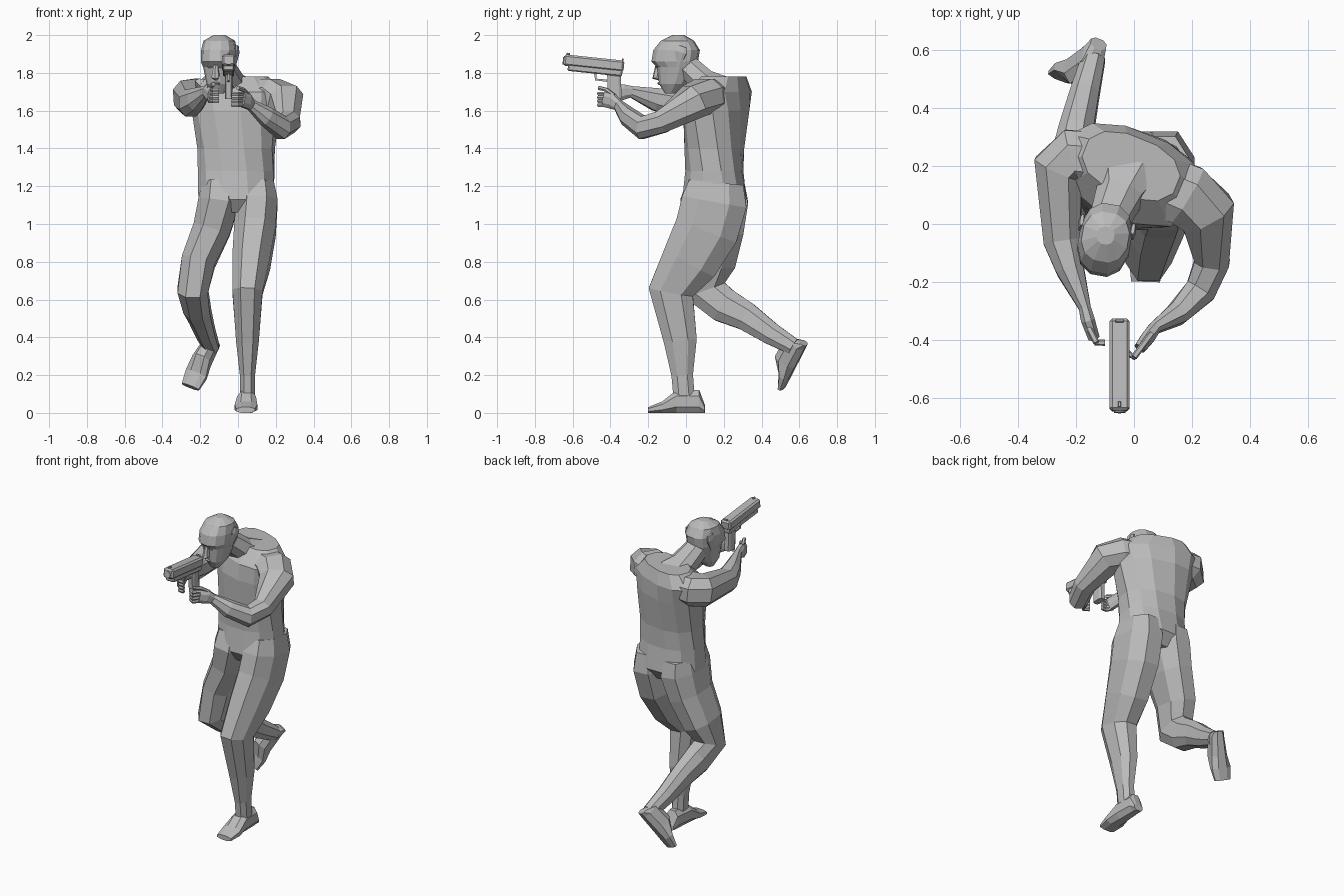
import bpy
import bmesh
from math import sin, cos, pi, radians
from mathutils import Vector, Matrix

if "Cube" in bpy.data.objects:
    bpy.data.objects.remove(bpy.data.objects["Cube"], do_unlink=True)

grey = bpy.data.materials.new("plain_grey")
grey.use_nodes = True
grey.diffuse_color = (0.5, 0.5, 0.5, 1)
grey.node_tree.nodes["Principled BSDF"].inputs["Base Color"].default_value = grey.diffuse_color

X, Y, Z = Vector((1, 0, 0)), Vector((0, 1, 0)), Vector((0, 0, 1))


def finish(name, bm, matrix):
    """Turn a bmesh into a flat shaded grey object."""
    bm.transform(matrix)
    bmesh.ops.recalc_face_normals(bm, faces=bm.faces)
    mesh = bpy.data.meshes.new(name)
    bm.to_mesh(mesh)
    bm.free()
    mesh.materials.append(grey)
    bpy.context.collection.objects.link(bpy.data.objects.new(name, mesh))


def power(value, exponent):
    return abs(value) ** exponent * (1 if value > 0 else -1)


def loft(name, frames, sides=8, boxy=0.85, matrix=Matrix()):
    """Skin closed rings; each frame is (centre, half-width vector, half-depth vector)."""
    bm = bmesh.new()
    rings = []
    grow = 1 / cos(pi / sides) ** boxy  # flat sides reach the full half-width
    angles = [2 * pi * (i + 0.5) / sides for i in range(sides)]
    for centre, u, v in frames:
        rings.append([bm.verts.new(centre + grow * (u * power(cos(angle), boxy) + v * power(sin(angle), boxy)))
                      for angle in angles])
    for low, high in zip(rings, rings[1:]):
        for i in range(sides):
            j = (i + 1) % sides
            bm.faces.new((low[i], low[j], high[j], high[i]))
    bm.faces.new(rings[0])
    bm.faces.new(rings[-1])
    finish(name, bm, matrix)


def limb(name, rows, ref=X, start=1.0, end=1.0, sides=8, boxy=0.85, matrix=Matrix()):
    """Tube along (x, y, z, half width); depth is width times a ratio running from start to end."""
    points = [Vector(row[:3]) for row in rows]
    steps = [(b - a).normalized() for a, b in zip(points, points[1:])]
    frames = []
    for i, (into, out) in enumerate(zip(steps[:1] + steps, steps + steps[-1:])):
        tangent = (into + out).normalized()
        across = (ref - tangent * ref.dot(tangent)).normalized()
        width = rows[i][3]
        depth = width * (start + (end - start) * i / len(steps))
        frames.append((points[i], across * width, tangent.cross(across) * depth))
    loft(name, frames, sides, boxy, matrix)


def block(name, centre, size, matrix, bevel):
    bm = bmesh.new()
    bmesh.ops.create_cube(bm, size=1)
    bmesh.ops.scale(bm, vec=size, verts=bm.verts)
    bmesh.ops.bevel(bm, geom=bm.edges[:], offset=bevel, segments=1, affect="EDGES")
    bmesh.ops.translate(bm, vec=centre, verts=bm.verts)
    finish(name, bm, matrix)


# Torso: stacked rings (y, z, half width, half depth), twisting above the waist
torso = []
for y, z, width, depth in [
    (.15, 1.06, .1, .12),
    (.15, 1.13, .2, .17),
    (.15, 1.28, .2, .15),
    (.15, 1.4, .2, .15),
    (.16, 1.6, .23, .16),
    (.17, 1.7, .25, .15),
    (.2, 1.78, .17, .1),
]:
    twist = min(max(z - 1.2, 0) * 2, 1)
    turn = Matrix.Rotation(radians(-22) * twist, 3, "Z")
    torso.append((Vector((-.01, y, z)), turn @ X * width, turn @ Y * depth))
loft("torso", torso, sides=12)

# Neck sloping forward into the head
limb("neck", [(-.03, .17, 1.7, .13), (-.05, .1, 1.75, .08), (-.1, -.02, 1.86, .06)], start=0.7)

# Head: rings given by (height, front, back, half width), turned slightly
head_turn = Matrix.Translation((-.1, -.05, 0)) @ Matrix.Rotation(radians(-10), 4, "Z")
head = []
for z, front, back, width in [
    (1.69, -.06, -.01, .03),
    (1.74, -.09, .05, .06),
    (1.83, -.1, .1, .08),
    (1.86, -.13, .11, .09),
    (1.92, -.12, .12, .09),
    (1.97, -.08, .09, .08),
    (2.0, -.02, .04, .03),
]:
    head.append((Vector((0, (front + back) / 2, z)), X * width, Y * (back - front) / 2))
loft("head", head, sides=12, matrix=head_turn)

limb("nose", [(0, -.1, 1.85, .01), (0, -.11, 1.78, .02), (0, -.09, 1.77, .01)], sides=6, matrix=head_turn)
block("lips", (0, -.09, 1.745), (.04, .02, .016), head_turn, .006)
for side, label in ((1, "left"), (-1, "right")):
    block(label + "_eye", (side * .03, -.1, 1.83), (.03, .01, .01), head_turn, .004)
    limb(label + "_ear", [(side * .08, .02, 1.83, .01), (side * .09, .04, 1.91, .03),
                          (side * .09, .05, 1.94, .02)], Y, 0.4, 0.3, matrix=head_turn)

# Standing left leg
limb("left_leg", [
    (.1, .16, 1.22, .09),
    (.1, .15, 1.12, .11),
    (.09, .11, .97, .11),
    (.07, .02, .8, .1),
    (.05, -.08, .64, .08),
    (.05, -.03, .38, .06),
    (.05, -.02, .2, .04),
    (.05, -.01, .08, .04),
], start=1.6, end=1.4)

# Right leg bent back
limb("right_leg", [
    (-.1, .16, 1.22, .09),
    (-.1, .15, 1.12, .11),
    (-.14, .15, .97, .1),
    (-.21, .13, .8, .09),
    (-.24, .1, .65, .08),
    (-.22, .2, .57, .07),
    (-.2, .32, .51, .06),
    (-.17, .45, .42, .05),
    (-.14, .57, .35, .04),
], start=1.7, end=1.1)


def foot(name, heel, toe, up):
    """Flat-soled foot from the heel to the toe, with its instep facing up."""
    back = (heel - toe).normalized()
    across = back.cross(up).normalized()
    up = across.cross(back)
    frames = []
    for along, width, height in [(0, .03, .02), (.1, .04, .06), (.5, .05, .06), (.75, .06, .03), (1, .05, .015)]:
        frames.append((heel.lerp(toe, along) + up * height, across * width, up * height))
    loft(name, frames)


foot("left_foot", Vector((.05, .1, 0)), Vector((.04, -.2, 0)), Z)
foot("right_foot", Vector((-.12, .64, .36)), Vector((-.25, .52, .13)), Z - Y)

# Arms reaching forward, ending in palms
limb("left_arm", [
    (.08, .14, 1.68, .08),
    (.18, .1, 1.68, .09),
    (.25, .04, 1.65, .09),
    (.27, -.13, 1.54, .06),
    (.23, -.23, 1.51, .06),
    (.15, -.31, 1.57, .05),
    (.07, -.36, 1.63, .03),
    (.05, -.39, 1.65, .04),
    (.02, -.43, 1.66, .04),
], Z, 1.3, 0.5)
limb("right_arm", [
    (-.12, .22, 1.68, .08),
    (-.21, .23, 1.68, .09),
    (-.26, .19, 1.67, .09),
    (-.25, -.06, 1.64, .07),
    (-.22, -.16, 1.66, .06),
    (-.17, -.29, 1.7, .03),
    (-.16, -.33, 1.7, .04),
    (-.14, -.39, 1.68, .04),
], Z, 1.2, 0.5)


def fingers(label, base, reach, curl):
    """Four stacked curled fingers, with a thumb above them."""
    for i in range(4):
        root = base + Z * (i - 1.5) / 50
        path = [root, root + reach, root + reach + curl]
        limb(f"{label}_finger_{i + 1}", [(*point, .01) for point in path], Z, sides=6)
    wrist = base - reach + Z * .02
    path = [wrist, base + Z * .05, base + reach + Z * .06]
    limb(label + "_thumb", [(*point, .01) for point in path], Z, sides=6)


fingers("left", Vector((.03, -.42, 1.66)), Vector((-.03, -.04, 0)), Vector((-.03, .02, 0)))
fingers("right", Vector((-.15, -.37, 1.68)), Vector((.02, -.04, 0)), Vector((.03, 0, 0)))

# Pistol, modelled level then tipped muzzle-up
aim = Matrix.Translation((-.05, -.33, 1.82)) @ Matrix.Rotation(radians(-6), 4, "X")
block("pistol_slide", (0, -.16, .015), (.07, .32, .06), aim, .01)
block("pistol_frame", (0, -.15, -.02), (.06, .29, .04), aim, .006)
block("pistol_rear_sight", (0, -.01, .05), (.03, .01, .01), aim, .002)
block("pistol_front_sight", (0, -.3, .05), (.01, .02, .01), aim, .002)
limb("pistol_grip", [(0, -.05, -.02, .02), (0, -.03, -.16, .02)], start=1.8, end=1.8, boxy=0.5, matrix=aim)
limb("pistol_muzzle", [(0, -.3, .01, .02), (0, -.325, .01, .02)], sides=12, boxy=1, matrix=aim)
limb("pistol_trigger_guard", [(0, -.15, -.03, .006), (0, -.14, -.07, .006), (0, -.08, -.07, .006)],
     sides=4, matrix=aim)
